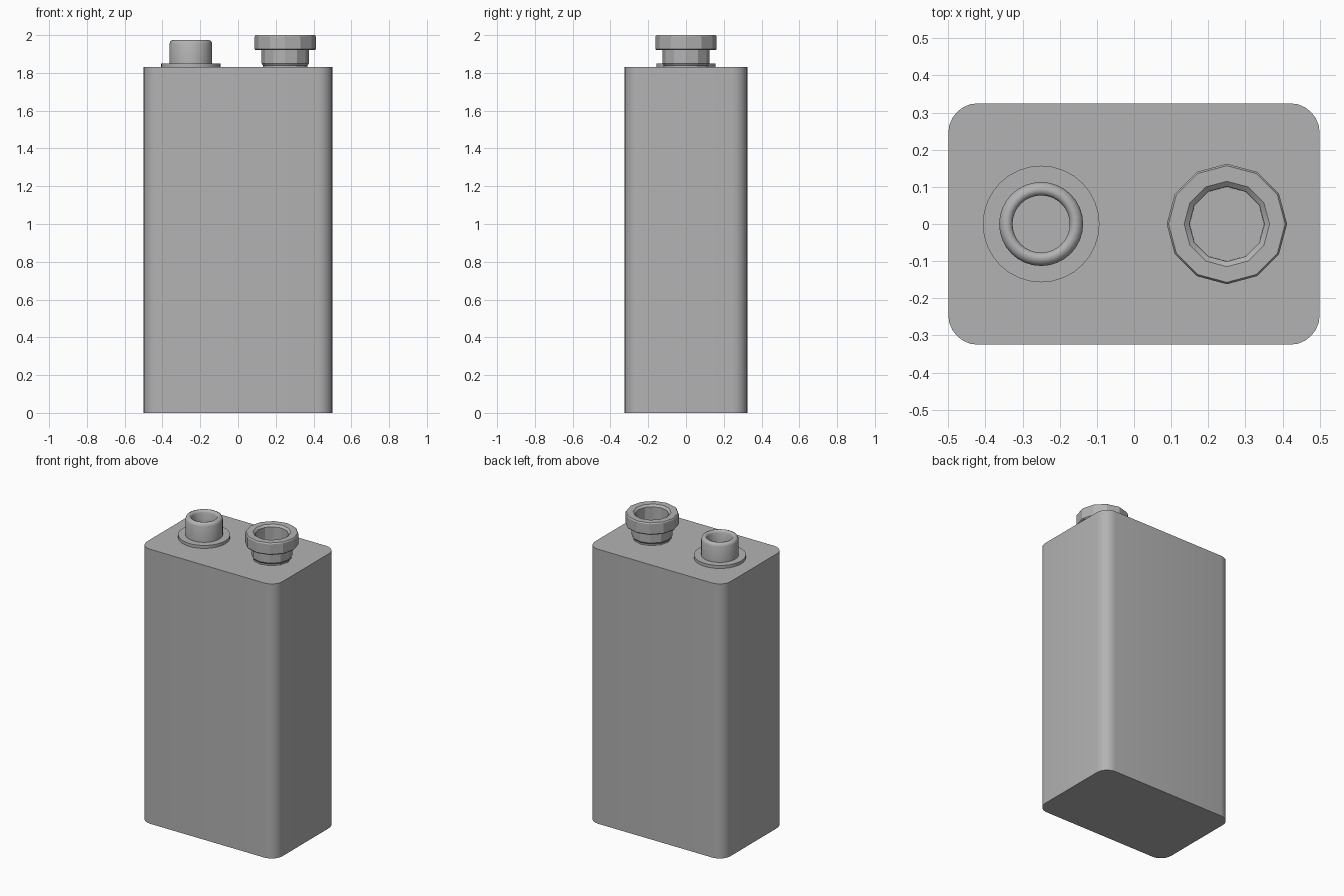
import bpy
import bmesh
from math import cos, sin, pi, radians

if "Cube" in bpy.data.objects:
    bpy.data.objects.remove(bpy.data.objects["Cube"], do_unlink=True)

# One plain grey for the whole model
grey = bpy.data.materials.new("plain_grey")
grey.use_nodes = True
colour = (0.45, 0.45, 0.45, 1)
grey.diffuse_color = colour
grey.node_tree.nodes["Principled BSDF"].inputs["Base Color"].default_value = colour


def finish(name, bm, angle):
    bmesh.ops.recalc_face_normals(bm, faces=bm.faces)
    mesh = bpy.data.meshes.new(name)
    bm.to_mesh(mesh)
    bm.free()
    mesh.materials.append(grey)
    obj = bpy.data.objects.new(name, mesh)
    bpy.context.collection.objects.link(obj)
    bpy.ops.object.select_all(action="DESELECT")
    obj.select_set(True)
    bpy.context.view_layer.objects.active = obj
    bpy.ops.object.shade_smooth_by_angle(angle=radians(angle))
    return obj


def lathe(name, x, sides, profile, angle):
    """Revolve (radius, height) points about a vertical axis and cap both ends."""
    bm = bmesh.new()
    rings = [[bm.verts.new((x + r * cos(2 * pi * i / sides), r * sin(2 * pi * i / sides), z))
              for i in range(sides)] for r, z in profile]
    for low, high in zip(rings, rings[1:]):
        for i in range(sides):
            j = (i + 1) % sides
            bm.faces.new((low[i], low[j], high[j], high[i]))
    bm.faces.new(rings[0])
    bm.faces.new(rings[-1])
    return finish(name, bm, angle)


# Battery case: a box with rounded upright edges
width, depth, height = 1.0, 0.65, 1.83
bm = bmesh.new()
bmesh.ops.create_cube(bm, size=1)
for v in bm.verts:
    v.co = (v.co.x * width, v.co.y * depth, (v.co.z + 0.5) * height)
upright = [e for e in bm.edges if abs(e.verts[0].co.z - e.verts[1].co.z) > 1]
bmesh.ops.bevel(bm, geom=upright, offset=0.08, segments=6, profile=0.5, affect="EDGES")
finish("battery_case", bm, 40)

# Washer and hollow post of the round terminal
lathe("round_terminal_washer", -0.25, 32,
      [(0.157, 1.825), (0.157, 1.85), (0.1, 1.85)], 40)
lathe("round_terminal_post", -0.25, 32,
      [(0.113, 1.84), (0.113, 1.955), (0.107, 1.969), (0.094, 1.975),
       (0.083, 1.972), (0.077, 1.96), (0.077, 1.87)], 50)

# Twelve-sided socket terminal: narrow neck, wide collar, stepped hole
lathe("socket_terminal", 0.25, 12,
      [(0.118, 1.825), (0.118, 1.84), (0.125, 1.85), (0.125, 1.92),
       (0.157, 1.92), (0.162, 1.926), (0.162, 1.992), (0.157, 2.0),
       (0.115, 2.0), (0.101, 1.988), (0.101, 1.92), (0.1, 1.85)], 28)
